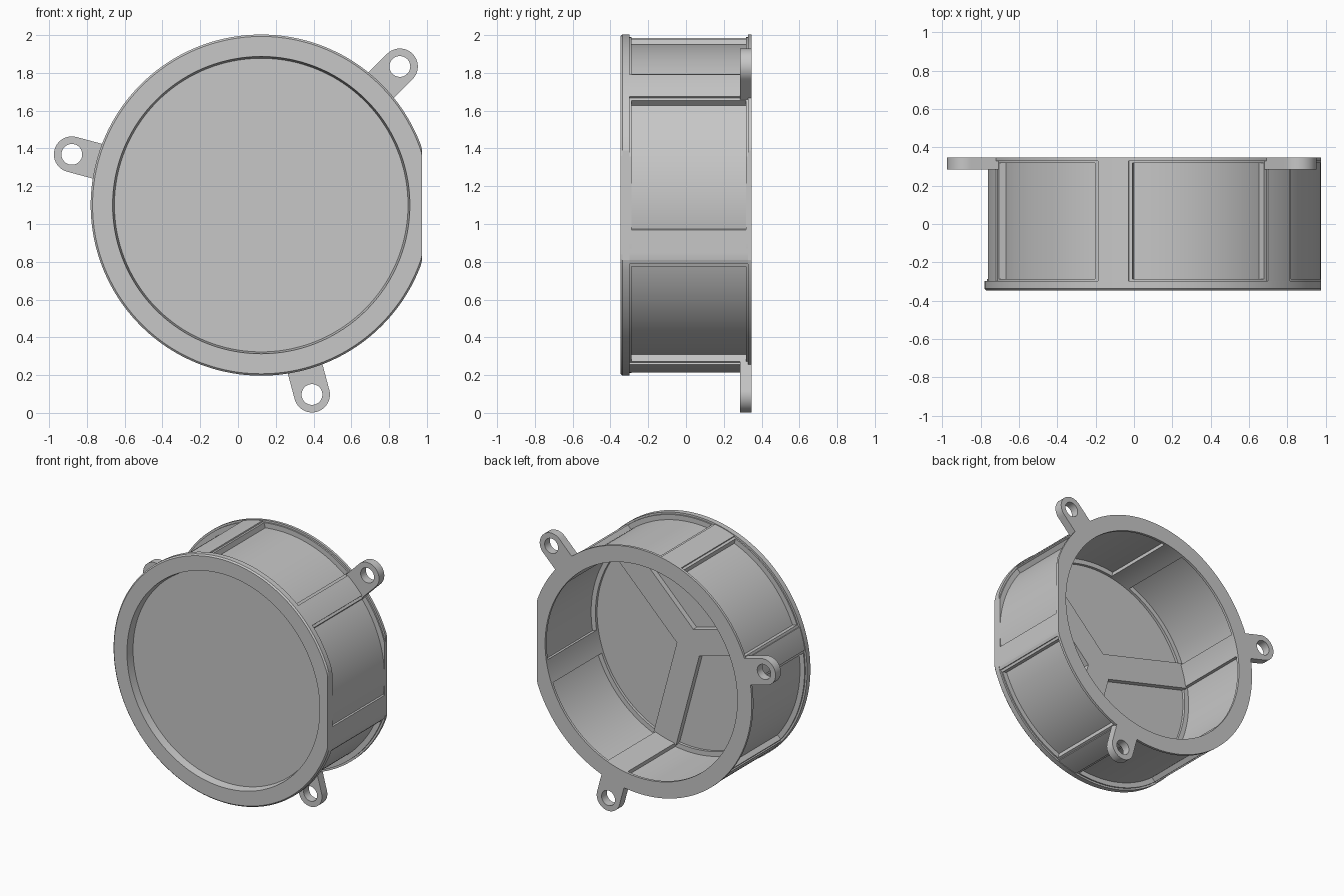
import bpy, bmesh, math
from mathutils import Vector

if "Cube" in bpy.data.objects:
    bpy.data.objects.remove(bpy.data.objects["Cube"], do_unlink=True)

CX, CZ = 0.123, 1.10         # axis of the round housing
FLAT = 0.852                 # the side flat, measured from the axis
BACK = 0.347                 # rear face
FLOOR, BRACE_TOP = -0.26, -0.22
SEGMENTS = 192

grey = bpy.data.materials.new("plain grey")
grey.use_nodes = True
colour = (0.57, 0.57, 0.57, 1)
grey.diffuse_color = colour
grey.node_tree.nodes["Principled BSDF"].inputs["Base Color"].default_value = colour


def place(u, v, y, clip=True):
    return Vector((CX + (min(u, FLAT) if clip else u), y, CZ + v))


def turn(u, v, angle):
    c, s = math.cos(angle), math.sin(angle)
    return u * c - v * s, u * s + v * c


def finish(name, bm):
    bmesh.ops.remove_doubles(bm, verts=bm.verts, dist=1e-5)
    bmesh.ops.recalc_face_normals(bm, faces=bm.faces)
    mesh = bpy.data.meshes.new(name)
    bm.to_mesh(mesh)
    bm.free()
    mesh.materials.append(grey)
    obj = bpy.data.objects.new(name, mesh)
    bpy.context.collection.objects.link(obj)
    bpy.ops.object.select_all(action='DESELECT')
    obj.select_set(True)
    bpy.context.view_layer.objects.active = obj
    bpy.ops.object.shade_smooth_by_angle(angle=math.radians(12))


def loft(name, sections):
    """Join closed sections into a closed ring."""
    bm = bmesh.new()
    rows = [[bm.verts.new(p) for p in s] for s in sections]
    n = len(rows[0])
    for i, row in enumerate(rows):
        prev = rows[i - 1]
        for j in range(n):
            bm.faces.new((prev[j - 1], prev[j], row[j], row[j - 1]))
    finish(name, bm)


def lathe(name, profile):
    sections = []
    for i in range(SEGMENTS):
        a = math.tau * i / SEGMENTS
        sections.append([place(r * math.cos(a), r * math.sin(a), y) for r, y in profile])
    loft(name, sections)


def prism(name, outline, y0, y1):
    bm = bmesh.new()
    front = [bm.verts.new(place(u, v, y0)) for u, v in outline]
    back = [bm.verts.new(place(u, v, y1)) for u, v in outline]
    bm.faces.new(front)
    bm.faces.new(back)
    for i in range(len(outline)):
        bm.faces.new((front[i - 1], front[i], back[i], back[i - 1]))
    finish(name, bm)


def tube(name, r0, r1, y0, y1):
    lathe(name, [(r0, y0), (r1, y0), (r1, y1), (r0, y1)])


# Front plate: dished face with a chamfered flange
lathe("front_plate", [(0, -0.29), (0.777, -0.29), (0.787, -BACK), (0.893, -BACK),
                      (0.903, -0.337), (0.903, -0.298), (0.83, -0.298), (0.83, FLOOR), (0, FLOOR)])

# Thin side wall, rear rim and lip around the floor
tube("side_wall", 0.82, 0.852, -0.3, 0.335)
tube("rear_rim", 0.785, 0.903, 0.328, BACK)
tube("floor_lip", 0.785, 0.825, FLOOR - 0.01, -0.24)

# Narrow ledges where the outer pockets meet the two rims
tube("front_ledge", 0.835, 0.889, -0.3, -0.288)
tube("rear_ledge", 0.835, 0.889, 0.317, 0.33)


# Six stepped ribs, standing proud of the wall inside and outside
def rib_outline(angle, half, inner, outer, steps=8):
    offsets = [half * (2 * i / steps - 1) for i in range(steps + 1)]
    pts = [(math.sqrt(outer ** 2 - v * v), v) for v in offsets]
    pts += [(math.sqrt(inner ** 2 - v * v), v) for v in reversed(offsets)]
    return [turn(u, v, angle) for u, v in pts]


for k in range(6):
    a = math.radians(45 + 60 * k)
    prism(f"rib_{k + 1}", rib_outline(a, 0.082, 0.785, 0.898), -0.298, 0.33)
    prism(f"rib_step_{k + 1}", rib_outline(a, 0.1, 0.835, 0.889), -0.298, 0.33)

# Three-armed brace standing on the floor
brace = []
for k in range(3):
    a = math.radians(45 + 120 * k)
    brace += [turn(0.79, -0.095, a), turn(0.79, 0.095, a),
              turn(0.095 / math.sin(math.pi / 3), 0, a + math.pi / 3)]
prism("floor_brace", brace, FLOOR - 0.01, BRACE_TOP)


# Three mounting lugs with round holes
def lug(name, angle, distance=1.038, radius=0.095, hole=0.055, root=0.195):
    sections = []
    for i in range(64):
        t = math.tau * i / 64
        c, s = math.cos(t), math.sin(t)
        reach = radius
        if c < -1e-6:
            reach = min(radius / max(abs(s), 1e-6), root / -c)
        section = []
        for r, y in ((hole, 0.285), (reach, 0.285), (reach, BACK), (hole, BACK)):
            u, v = turn(distance + r * c, r * s, angle)
            section.append(place(u, v, y, clip=False))
        sections.append(section)
    loft(name, sections)


for k in range(3):
    lug(f"mounting_lug_{k + 1}", math.radians(45 + 120 * k))
